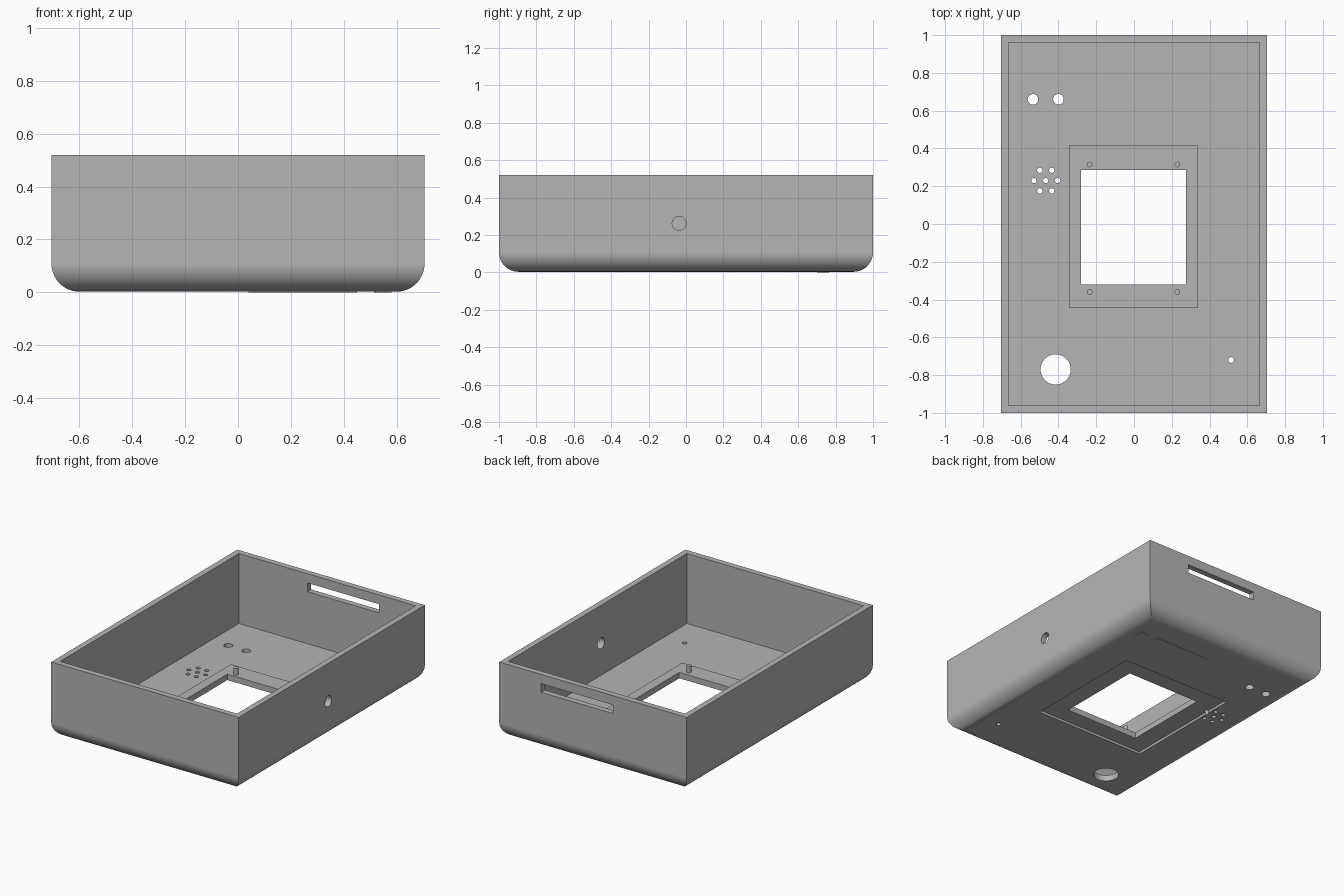
import bpy, bmesh, math
from mathutils import Matrix

cube = bpy.data.objects.get("Cube")
if cube:
    bpy.data.objects.remove(cube, do_unlink=True)

GREY = (0.46, 0.46, 0.46, 1.0)
mat = bpy.data.materials.new("plain_grey")
mat.use_nodes = True
mat.diffuse_color = GREY
mat.node_tree.nodes["Principled BSDF"].inputs["Base Color"].default_value = GREY

HX, HY, TOP, BASE = 0.705, 1.0, 0.52, 0.003
WALL, FLOOR, FILLET = 0.04, 0.044, 0.105
PAD_TOP = 0.06


def finish(name, bm):
    bmesh.ops.recalc_face_normals(bm, faces=bm.faces)
    mesh = bpy.data.meshes.new(name)
    bm.to_mesh(mesh)
    bm.free()
    mesh.materials.append(mat)
    obj = bpy.data.objects.new(name, mesh)
    bpy.context.collection.objects.link(obj)
    return obj


def box(name, x0, x1, y0, y1, z0, z1):
    bm = bmesh.new()
    size = Matrix.Diagonal((x1 - x0, y1 - y0, z1 - z0, 1))
    centre = Matrix.Translation(((x0 + x1) / 2, (y0 + y1) / 2, (z0 + z1) / 2))
    bmesh.ops.create_cube(bm, size=1, matrix=centre @ size)
    return finish(name, bm)


def cylinder(name, centre, radius, depth, axis="Z", sides=32):
    bm = bmesh.new()
    turn = Matrix.Rotation(math.pi / 2, 4, "Y") if axis == "X" else Matrix()
    bmesh.ops.create_cone(bm, cap_ends=True, segments=sides, radius1=radius,
                          radius2=radius, depth=depth,
                          matrix=Matrix.Translation(centre) @ turn)
    return finish(name, bm)


def combine(target, tool, operation):
    tool.hide_render = True
    mod = target.modifiers.new("combine", "BOOLEAN")
    mod.operation = operation
    mod.solver = "EXACT"
    mod.object = tool
    bpy.context.view_layer.objects.active = target
    bpy.ops.object.modifier_apply(modifier=mod.name)
    bpy.data.objects.remove(tool, do_unlink=True)


def smooth(obj):
    bpy.ops.object.select_all(action="DESELECT")
    obj.select_set(True)
    bpy.context.view_layer.objects.active = obj
    bpy.ops.object.shade_smooth_by_angle(angle=math.radians(30))


# Outer body: rectangular rings lofted up a quarter-round bottom edge
bm = bmesh.new()
steps = 14
levels = []
for i in range(steps + 1):
    a = math.pi / 2 * i / steps
    levels.append((FILLET * (1 - math.sin(a)), BASE + FILLET * (1 - math.cos(a))))
levels.append((0, TOP))
rings = []
for inset, z in levels:
    x, y = HX - inset, HY - inset
    rings.append([bm.verts.new(p) for p in
                  ((-x, -y, z), (x, -y, z), (x, y, z), (-x, y, z))])
for low, high in zip(rings, rings[1:]):
    for i in range(4):
        j = (i + 1) % 4
        bm.faces.new((low[i], low[j], high[j], high[i]))
bm.faces.new(rings[0])
bm.faces.new(rings[-1])
case = finish("case_shell", bm)

# Hollow inside, and the raised pad around the window
combine(case, box("cavity", WALL - HX, HX - WALL, WALL - HY, HY - WALL,
                  FLOOR, TOP + 0.2), "DIFFERENCE")
combine(case, box("window_pad", -0.345, 0.34, -0.445, 0.415, 0.03, PAD_TOP), "UNION")

# Window with its shallow recess underneath, and the slot in the back wall
for cutter in (
    box("bezel_recess", -0.41, 0.415, -0.435, 0.42, -0.1, 0.02),
    box("window", -0.28, 0.275, -0.32, 0.285, -0.1, 0.2),
    box("back_slot", -0.15, 0.39, 0.9, 1.1, 0.398, 0.457),
):
    combine(case, cutter, "DIFFERENCE")

# Round floor holes: two sockets, one knob, one pinhole, a seven-hole vent
holes = [(-0.535, 0.66, 0.028), (-0.4, 0.66, 0.028),
         (-0.415, -0.77, 0.08), (0.515, -0.72, 0.015), (-0.467, 0.23, 0.014)]
for k in range(6):
    a = math.pi / 3 * k
    holes.append((-0.467 + 0.063 * math.cos(a), 0.23 + 0.063 * math.sin(a), 0.014))
for x, y, r in holes:
    combine(case, cylinder("hole", (x, y, 0.03), r, 0.3), "DIFFERENCE")

# Cable hole in one side wall
combine(case, cylinder("cable_hole", (HX, -0.037, 0.262), 0.037, 0.3, "X"), "DIFFERENCE")
smooth(case)
case.modifiers.new("even_shading", "WEIGHTED_NORMAL").keep_sharp = True

# Mounting studs on the pad
for x in (-0.235, 0.23):
    for y in (-0.36, 0.315):
        smooth(cylinder("mounting_stud", (x, y, 0.08), 0.015, 0.05, sides=20))

# Thin raised marks on the underside
box("underside_bar", 0.04, 0.45, 0.735, 0.765, 0, 0.006)
box("underside_square", 0.515, 0.58, 0.7, 0.76, 0, 0.006)
